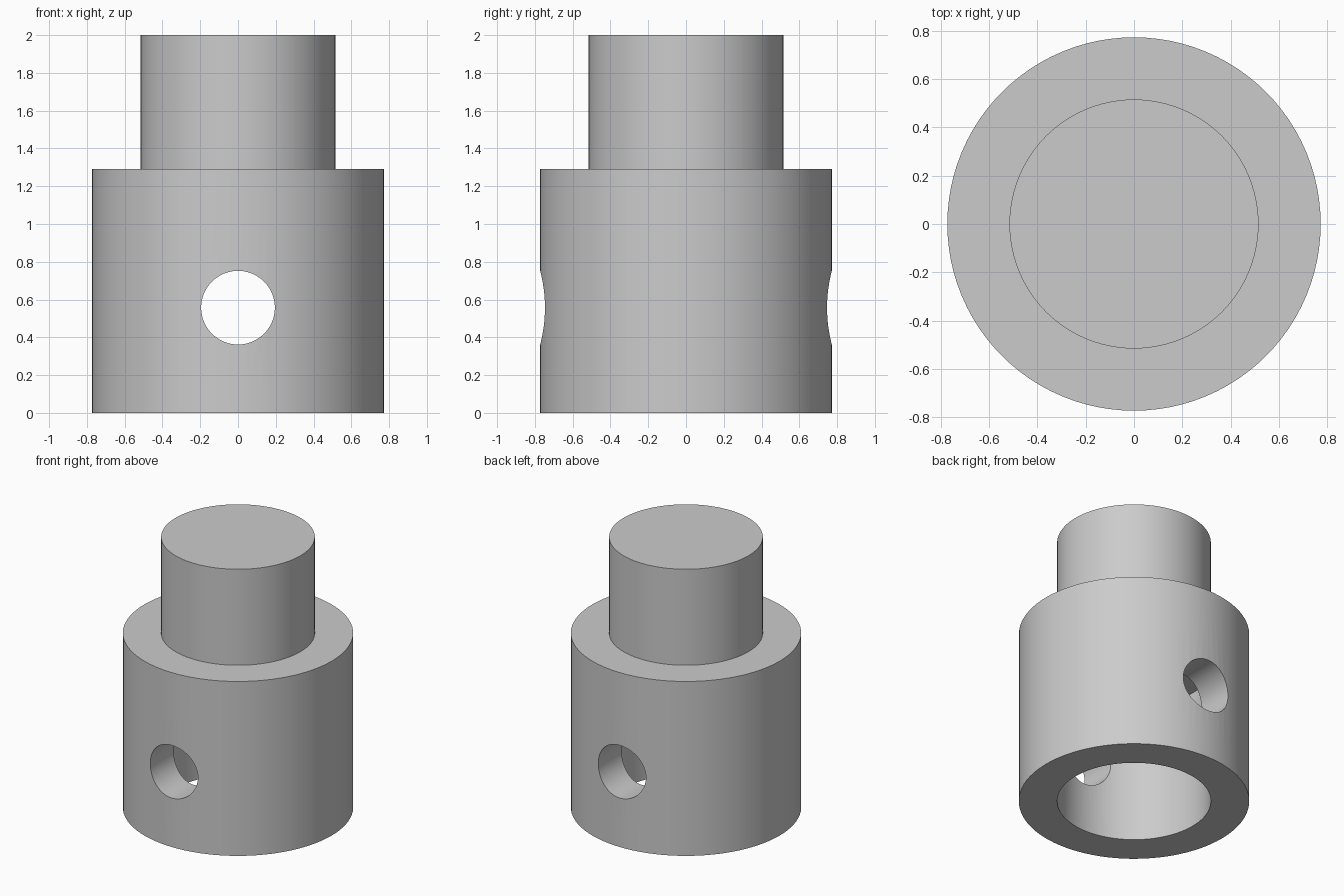
import bpy
import bmesh
import math
from mathutils import Vector

SEGMENTS = 96
OUTER, INNER = 0.772, 0.515      # sleeve radius; spigot and bore radius
SHOULDER, TOP = 1.29, 2.0        # heights of shoulder and spigot top
BORE_DEPTH = 1.03
HOLE_RADIUS, HOLE_HEIGHT = 0.195, 0.557

cube = bpy.data.objects.get("Cube")
if cube:
    bpy.data.objects.remove(cube, do_unlink=True)

# Single grey finish
grey = bpy.data.materials.new("plain grey")
grey.use_nodes = True
colour = (0.6, 0.6, 0.6, 1.0)
grey.diffuse_color = colour
grey.node_tree.nodes["Principled BSDF"].inputs["Base Color"].default_value = colour


def lathe(name, profile):
    """Spin a radius/height profile about z and cap its open ends."""
    bm = bmesh.new()
    verts = [bm.verts.new((r, 0, z)) for r, z in profile]
    edges = [bm.edges.new(pair) for pair in zip(verts, verts[1:])]
    bmesh.ops.spin(bm, geom=verts + edges, cent=Vector(), axis=Vector((0, 0, 1)),
                   angle=math.tau, steps=SEGMENTS)
    bmesh.ops.remove_doubles(bm, verts=bm.verts[:], dist=0.0001)
    bmesh.ops.holes_fill(bm, edges=bm.edges[:], sides=0)
    bmesh.ops.recalc_face_normals(bm, faces=bm.faces[:])
    mesh = bpy.data.meshes.new(name)
    bm.to_mesh(mesh)
    bm.free()
    mesh.materials.append(grey)
    obj = bpy.data.objects.new(name, mesh)
    bpy.context.collection.objects.link(obj)
    return obj


# Stepped body: blind bore, bottom rim, sleeve, shoulder and spigot
body = lathe("stepped_coupling", [
    (INNER, BORE_DEPTH), (INNER, 0), (OUTER, 0),
    (OUTER, SHOULDER), (INNER, SHOULDER), (INNER, TOP)])

# Cross pin hole, front to back
cutter = lathe("pin_hole_cutter", [(HOLE_RADIUS, -1), (HOLE_RADIUS, 1)])
cutter.rotation_euler.x = math.pi / 2
cutter.location.z = HOLE_HEIGHT

cut = body.modifiers.new("pin_hole", 'BOOLEAN')
cut.operation = 'DIFFERENCE'
cut.solver = 'EXACT'
cut.object = cutter

bpy.ops.object.select_all(action='DESELECT')
body.select_set(True)
bpy.context.view_layer.objects.active = body
bpy.ops.object.modifier_apply(modifier=cut.name)
bpy.data.objects.remove(cutter, do_unlink=True)
bpy.ops.object.shade_smooth_by_angle(angle=math.radians(30))
